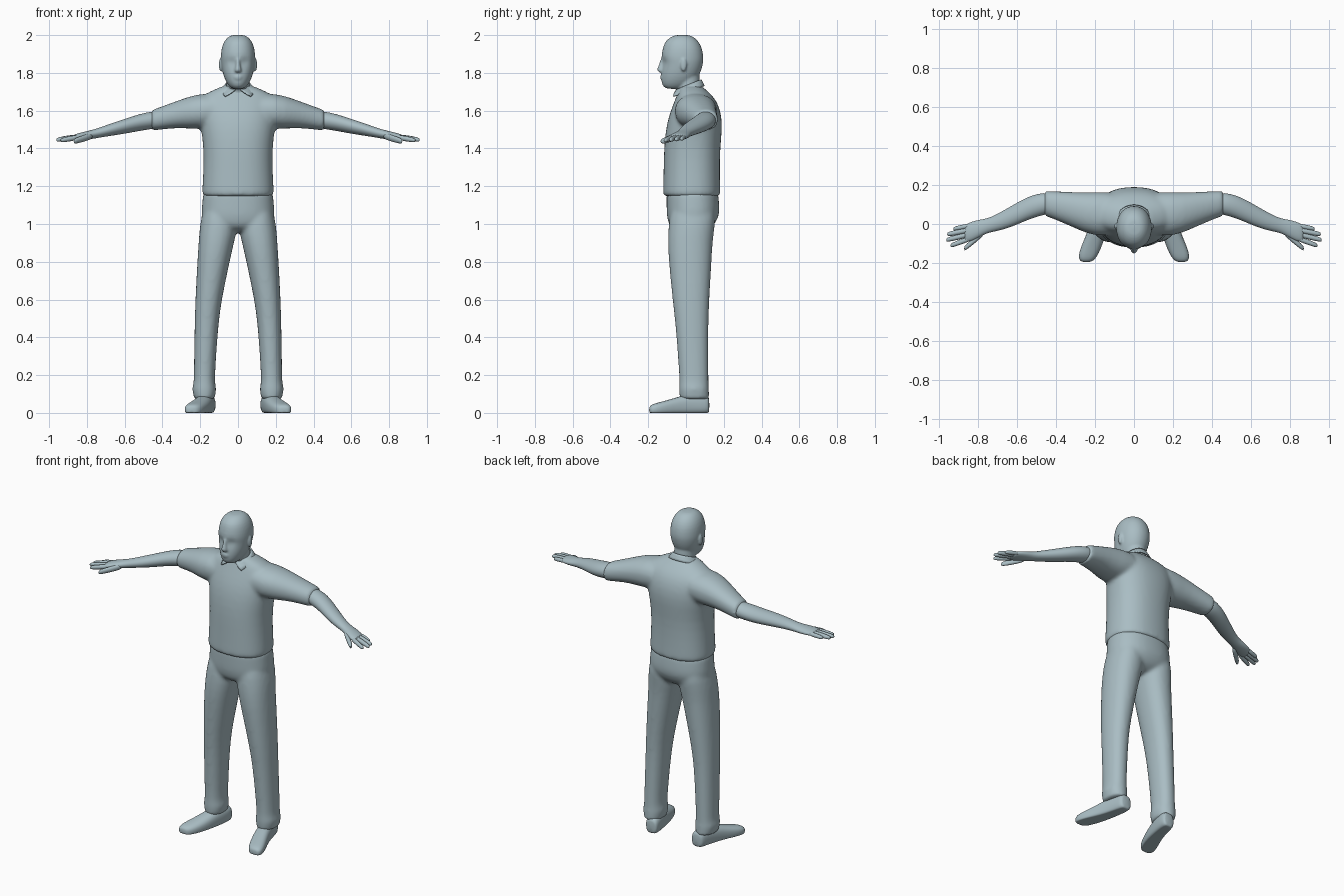
import bpy, bmesh
from math import sin, cos, pi, exp, radians, copysign

AXES = {'x': (0, 1, 2), 'y': (1, 0, 2), 'z': (2, 0, 1)}
BOTH = (1, -1)
slate = bpy.data.materials.new("slate")
slate.diffuse_color = (.40, .51, .55, 1)


def loft(bm, axis, rings, n=24, p=2.0, sides=(1,), floor=False):
    """Skin closed superellipse rings (position, centre a, centre b, radius a, radius b)."""
    k, i, j = AXES[axis]
    for s in sides:
        loops = []
        for pos, ca, cb, ra, rb in rings:
            loop = []
            for q in range(n):
                t = 2 * pi * q / n
                co = [0, 0, 0]
                co[k] = pos
                co[i] = ca + ra * copysign(abs(cos(t)) ** (2 / p), cos(t))
                co[j] = cb + rb * copysign(abs(sin(t)) ** (2 / p), sin(t))
                if floor:
                    co[2] = max(0, co[2])
                co[0] *= s
                loop.append(bm.verts.new(co))
            loops.append(loop)
        for a, b in zip(loops, loops[1:]):
            for q in range(n):
                r = (q + 1) % n
                bm.faces.new((a[q], a[r], b[r], b[q]))
        bm.faces.new(loops[0])
        bm.faces.new(loops[-1])


def finish(bm, name, voxel=0, blend=0, subdivide=True):
    bmesh.ops.recalc_face_normals(bm, faces=bm.faces[:])
    me = bpy.data.meshes.new(name)
    bm.to_mesh(me)
    bm.free()
    me.materials.append(slate)
    me.polygons.foreach_set("use_smooth", [True] * len(me.polygons))
    ob = bpy.data.objects.new(name, me)
    bpy.context.collection.objects.link(ob)
    if subdivide:
        m = ob.modifiers.new("subdivide", 'SUBSURF')
        m.levels = m.render_levels = 1
    if voxel:
        m = ob.modifiers.new("fuse", 'REMESH')
        m.mode, m.voxel_size, m.use_smooth_shade = 'VOXEL', voxel, True
        m = ob.modifiers.new("blend", 'SMOOTH')
        m.factor, m.iterations = 0.5, blend
    return ob


# shirt: torso plus short sleeves, fused
bm = bmesh.new()
loft(bm, 'z', [(1.146, 0, .03, .187, .150), (1.151, 0, .03, .190, .152), (1.18, 0, .03, .190, .152),
               (1.28, 0, .03, .184, .149), (1.40, 0, .032, .182, .149), (1.50, 0, .042, .196, .150),
               (1.58, 0, .050, .205, .139), (1.65, 0, .052, .208, .113), (1.69, 0, .042, .178, .088),
               (1.715, 0, .032, .115, .068), (1.738, 0, .022, .07, .058)], 32, 2.3)
loft(bm, 'x', [(.06, .055, 1.605, .115, .085), (.20, .048, 1.597, .116, .098), (.30, .070, 1.585, .093, .076),
               (.38, .090, 1.567, .078, .064), (.45, .105, 1.550, .066, .056), (.456, .105, 1.55, .066, .055),
               (.461, .105, 1.55, .064, .053)], 24, 2.2, BOTH)
finish(bm, "shirt", .01, 12)

# trousers: hips plus legs with a slight fold at the ankle
bm = bmesh.new()
loft(bm, 'z', [(1.175, 0, .033, .182, .134), (1.165, 0, .033, .185, .137), (1.10, 0, .037, .191, .140),
               (1.05, 0, .038, .195, .141), (1.00, 0, .030, .185, .124), (.975, 0, .026, .14, .10),
               (.955, 0, .025, .06, .06)], 32, 2.3)
loft(bm, 'z', [(1.12, .10, .037, .07, .09), (1.06, .100, .037, .09, .123), (.98, .103, .029, .101, .123),
               (.90, .115, .022, .094, .119), (.80, .130, .022, .086, .114), (.60, .156, .026, .070, .098),
               (.50, .164, .030, .065, .090), (.40, .170, .034, .061, .085), (.20, .178, .042, .056, .078),
               (.15, .178, .042, .057, .078), (.13, .179, .042, .066, .080), (.10, .178, .043, .059, .079),
               (.076, .178, .045, .056, .078), (.072, .178, .045, .055, .077)], 24, 2.2, BOTH)
finish(bm, "trousers", .01, 8)

# shoes: flat soles, toes turned out
bm = bmesh.new()
loft(bm, 'y', [(.124, .157, .040, .030, .038), (.115, .158, .042, .039, .048), (.085, .161, .045, .044, .056),
               (.00, .178, .042, .046, .056), (-.07, .200, .030, .051, .046), (-.13, .224, .022, .053, .037),
               (-.17, .238, .018, .047, .031), (-.188, .243, .016, .034, .024), (-.195, .244, .015, .018, .014)],
     24, 2.5, BOTH, True)
finish(bm, "shoes")

# bare forearms, hands and fingers
bm = bmesh.new()
loft(bm, 'x', [(.42, .105, 1.553, .052, .044), (.46, .104, 1.549, .057, .047), (.52, .090, 1.538, .060, .045),
               (.58, .063, 1.522, .058, .041), (.65, .028, 1.505, .052, .035), (.71, .004, 1.490, .042, .029),
               (.755, -.010, 1.478, .037, .025), (.79, -.022, 1.471, .045, .023), (.83, -.037, 1.465, .050, .020),
               (.855, -.045, 1.461, .047, .017), (.870, -.049, 1.459, .040, .012)], 20, 2.0, BOTH)
FINGERS = [((.84, -.008, 1.463), (.925, -.025, 1.450), .0125),
           ((.84, -.030, 1.463), (.957, -.053, 1.447), .014),
           ((.84, -.052, 1.462), (.962, -.082, 1.445), .014),
           ((.83, -.071, 1.462), (.940, -.111, 1.442), .014),
           ((.765, -.038, 1.469), (.870, -.127, 1.437), .018)]
for a, b, r in FINGERS:
    rings = []
    for t, w in ((0, 1), (.4, 1.05), (.75, 1), (.95, .8), (1, .45)):
        x, y, z = (u + (v - u) * t for u, v in zip(a, b))
        rings.append((x, y, z, r * w, r * w))
    loft(bm, 'x', rings, 10, 2.0, BOTH)
finish(bm, "arms_and_hands")

# head: skull with eye sockets, nose, lips, ears and neck
bm = bmesh.new()
skull = [(1.714, -.100, -.02, .028), (1.728, -.124, .02, .047), (1.76, -.132, .055, .068),
         (1.80, -.131, .076, .081), (1.83, -.126, .086, .087), (1.86, -.125, .092, .091),
         (1.885, -.133, .093, .092), (1.93, -.123, .086, .088), (1.965, -.112, .068, .075),
         (1.988, -.085, .045, .056), (2.002, -.055, .015, .032)]
loft(bm, 'z', [(z, 0, (f + b) / 2, w, (b - f) / 2) for z, f, b, w in skull], 32, 2.1)
for v in bm.verts:
    if v.co.y < -.07:
        d = (abs(v.co.x) - .036) ** 2 + (v.co.z - 1.858) ** 2
        v.co.y += .012 * exp(-d / .018 ** 2)
loft(bm, 'z', [(1.885, 0, -.120, .010, .012), (1.86, 0, -.122, .011, .017), (1.83, 0, -.128, .014, .022),
               (1.812, 0, -.132, .021, .024), (1.80, 0, -.122, .018, .018)], 12)
loft(bm, 'z', [(1.789, 0, -.122, .016, .012), (1.781, 0, -.123, .025, .016), (1.775, 0, -.122, .026, .013),
               (1.769, 0, -.122, .023, .015), (1.761, 0, -.122, .014, .010)], 14)
loft(bm, 'x', [(.070, -.016, 1.840, .012, .026), (.090, -.014, 1.842, .017, .035),
               (.097, -.012, 1.843, .016, .034), (.101, -.011, 1.844, .009, .025)], 14, 2.0, BOTH)
loft(bm, 'z', [(1.64, 0, .025, .070, .062), (1.70, 0, .017, .064, .063), (1.74, 0, .012, .060, .061),
               (1.80, 0, .006, .062, .066), (1.84, 0, .0, .06, .06)], 24)
finish(bm, "head", .006, 4)

# folded shirt collar, open at the front with two square-cut points
bm = bmesh.new()
rows = []
N = 32
for q in range(N + 1):
    u = 2 * q / N - 1
    row = []
    for w in (0, .33, .67, 1):
        t = u * radians(168 - 26 * w)
        front = (1 - cos(t)) / 2
        tip = .02 * w * abs(u) ** 10
        row.append(bm.verts.new(((.064 + .028 * w + tip) * sin(t),
                                 .014 + (.064 + .018 * w + tip) * cos(t),
                                 1.764 - .054 * front - w * .034 - tip * .3)))
    rows.append(row)
for a, b in zip(rows, rows[1:]):
    for k in range(3):
        bm.faces.new((a[k], b[k], b[k + 1], a[k + 1]))
collar = finish(bm, "collar", subdivide=False)
m = collar.modifiers.new("thickness", 'SOLIDIFY')
m.thickness, m.offset = .007, 0
